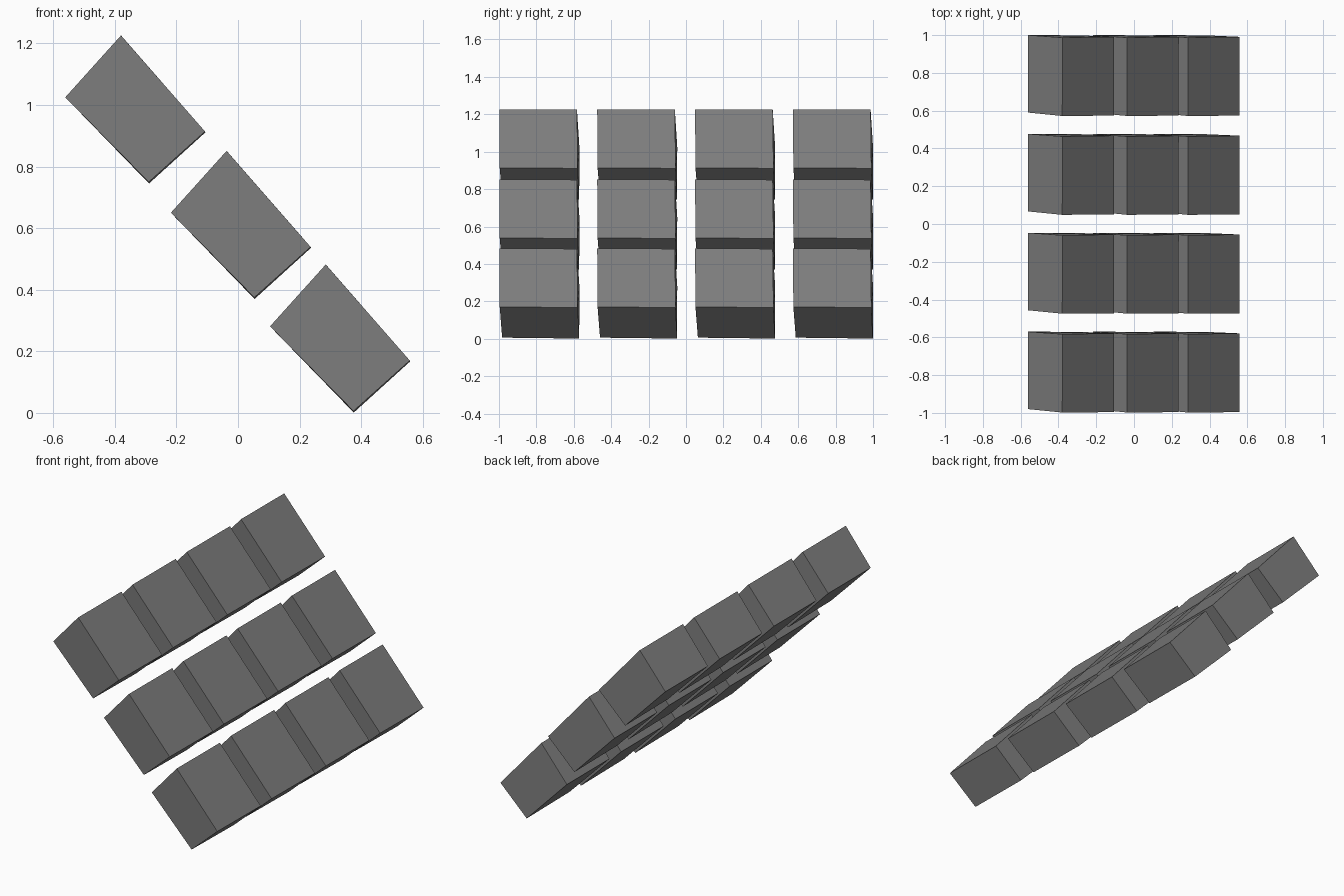
import bpy, bmesh

if "Cube" in bpy.data.objects:
    bpy.data.objects.remove(bpy.data.objects["Cube"])

# Slightly skewed block: (x, y, z) section corners at the front and back ends
# order: top, upper-left, bottom, right (of the first block)
front = [(-0.380, -0.998, 1.226), (-0.561, -0.980, 1.025), (-0.290, -0.983, 0.750), (-0.107, -0.996, 0.914)]
back = [(-0.379, -0.583, 1.225), (-0.561, -0.570, 1.025), (-0.289, -0.571, 0.745), (-0.106, -0.579, 0.911)]

bm = bmesh.new()
f = [bm.verts.new(p) for p in front]
b = [bm.verts.new(p) for p in back]
bm.faces.new(f)
bm.faces.new(b[::-1])
for i in range(4):
    j = (i + 1) % 4
    bm.faces.new((f[i], b[i], b[j], f[j]))
bmesh.ops.recalc_face_normals(bm, faces=bm.faces[:])
mesh = bpy.data.meshes.new("block")
bm.to_mesh(mesh)
bm.free()

# Dark grey
mat = bpy.data.materials.new("dark_grey")
mat.diffuse_color = (0.21, 0.21, 0.21, 1)
mat.use_nodes = True
mat.node_tree.nodes["Principled BSDF"].inputs["Base Color"].default_value = mat.diffuse_color
mesh.materials.append(mat)

# Three sloping rows of four blocks
rows = [(0, 0), (0.343, -0.375), (0.665, -0.744)]
for r, (dx, dz) in enumerate(rows):
    for c in range(4):
        ob = bpy.data.objects.new(f"block_row{r + 1}_column{c + 1}", mesh)
        ob.location = (dx, c * 0.5233, dz)
        bpy.context.collection.objects.link(ob)
